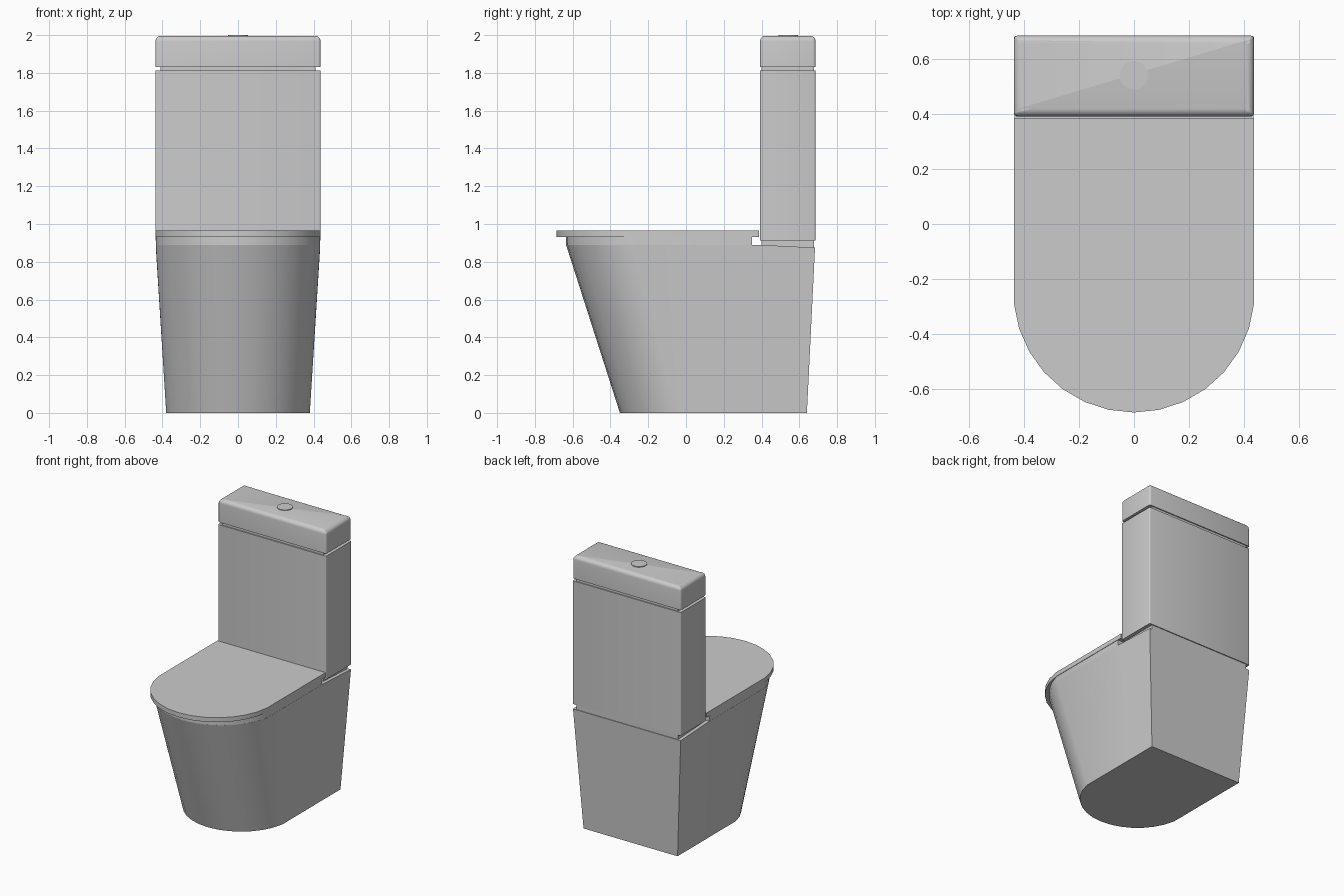
import bpy, bmesh, math

cube = bpy.data.objects.get("Cube")
if cube:
    bpy.data.objects.remove(cube, do_unlink=True)


def make_material(name, colour):
    mat = bpy.data.materials.new(name)
    mat.use_nodes = True
    mat.diffuse_color = colour
    mat.node_tree.nodes["Principled BSDF"].inputs["Base Color"].default_value = colour
    return mat


ceramic = make_material("light grey ceramic", (0.6, 0.6, 0.6, 1))


def finish(bm, name):
    bmesh.ops.recalc_face_normals(bm, faces=bm.faces)
    mesh = bpy.data.meshes.new(name)
    bm.to_mesh(mesh)
    bm.free()
    obj = bpy.data.objects.new(name, mesh)
    bpy.context.collection.objects.link(obj)
    mesh.materials.append(ceramic)
    bpy.ops.object.select_all(action="DESELECT")
    obj.select_set(True)
    bpy.context.view_layer.objects.active = obj
    bpy.ops.object.shade_smooth_by_angle(angle=math.radians(35))
    return obj


def d_outline(half, tip, shoulder, back, mid, segments=14):
    """D shape: round front arc, straight sides, square back."""
    sag = shoulder - tip
    radius = (half ** 2 + sag ** 2) / (2 * sag)
    sweep = math.asin(half / radius)
    pts = []
    for i in range(segments + 1):
        a = sweep * (2 * i / segments - 1)
        pts.append((radius * math.sin(a), tip + radius * (1 - math.cos(a))))
    return pts + [(half, mid), (half, back), (-half, back), (-half, mid)]


def loft(name, low, high, z0, z1, back_drop=0.0):
    """Join two matching outlines; back_drop lowers the rear of the top."""
    bm = bmesh.new()
    n = len(low)
    bottom = [bm.verts.new((x, y, z0)) for x, y in low]
    top = [bm.verts.new((x, y, z1)) for x, y in high]
    for v in top[-3:-1]:
        v.co.z -= back_drop
    for i in range(n):
        j = (i + 1) % n
        bm.faces.new((bottom[i], bottom[j], top[j], top[i]))
    bm.faces.new(bottom)
    bm.faces.new(top)
    bmesh.ops.connect_verts(bm, verts=[top[-4], top[-1]])
    return finish(bm, name)


def box(name, half, y0, y1, z0, z1, corner=0.0, top_round=0.0):
    """Box with rounded upright corners and, if wanted, a rounded top rim."""
    bm = bmesh.new()
    bmesh.ops.create_cube(bm, size=1)
    for v in bm.verts:
        v.co = (2 * half * v.co.x, (y0 + y1) / 2 + (y1 - y0) * v.co.y,
                (z0 + z1) / 2 + (z1 - z0) * v.co.z)
    if corner:
        upright = [e for e in bm.edges
                   if abs(e.verts[0].co.z - e.verts[1].co.z) > 0.01]
        bmesh.ops.bevel(bm, geom=upright, offset=corner, segments=3,
                        profile=0.5, affect="EDGES")
    if top_round:
        rim = [e for e in bm.edges if all(v.co.z > z1 - 0.001 for v in e.verts)]
        bmesh.ops.bevel(bm, geom=rim, offset=top_round, segments=5,
                        profile=0.5, affect="EDGES", clamp_overlap=False)
    return finish(bm, name)


# Tapered pedestal bowl
loft("bowl_body",
     d_outline(0.38, -0.35, -0.035, 0.64, 0.36),
     d_outline(0.435, -0.635, -0.29, 0.683, 0.38), 0, 0.89, 0.015)

# Seat ring and overhanging seat cover
ring = d_outline(0.434, -0.635, -0.29, 0.35, 0.2)
loft("seat_ring", ring, ring, 0.89, 0.932)
cover = d_outline(0.437, -0.686, -0.29, 0.386, 0.2)
loft("seat_cover", cover, cover, 0.932, 0.965)

# Cistern with recessed joints above and below
box("lower_joint", 0.41, 0.4, 0.678, 0.87, 0.92)
box("cistern_tank", 0.437, 0.392, 0.685, 0.912, 1.812, corner=0.008)
box("upper_joint", 0.41, 0.4, 0.678, 1.8, 1.84)
box("cistern_lid", 0.437, 0.392, 0.686, 1.83, 1.996, corner=0.014, top_round=0.028)

# Flush button
bm = bmesh.new()
bmesh.ops.create_cone(bm, cap_ends=True, segments=32, radius1=0.052,
                      radius2=0.052, depth=0.01)
bmesh.ops.translate(bm, verts=bm.verts, vec=(0, 0.542, 1.996))
finish(bm, "flush_button")
